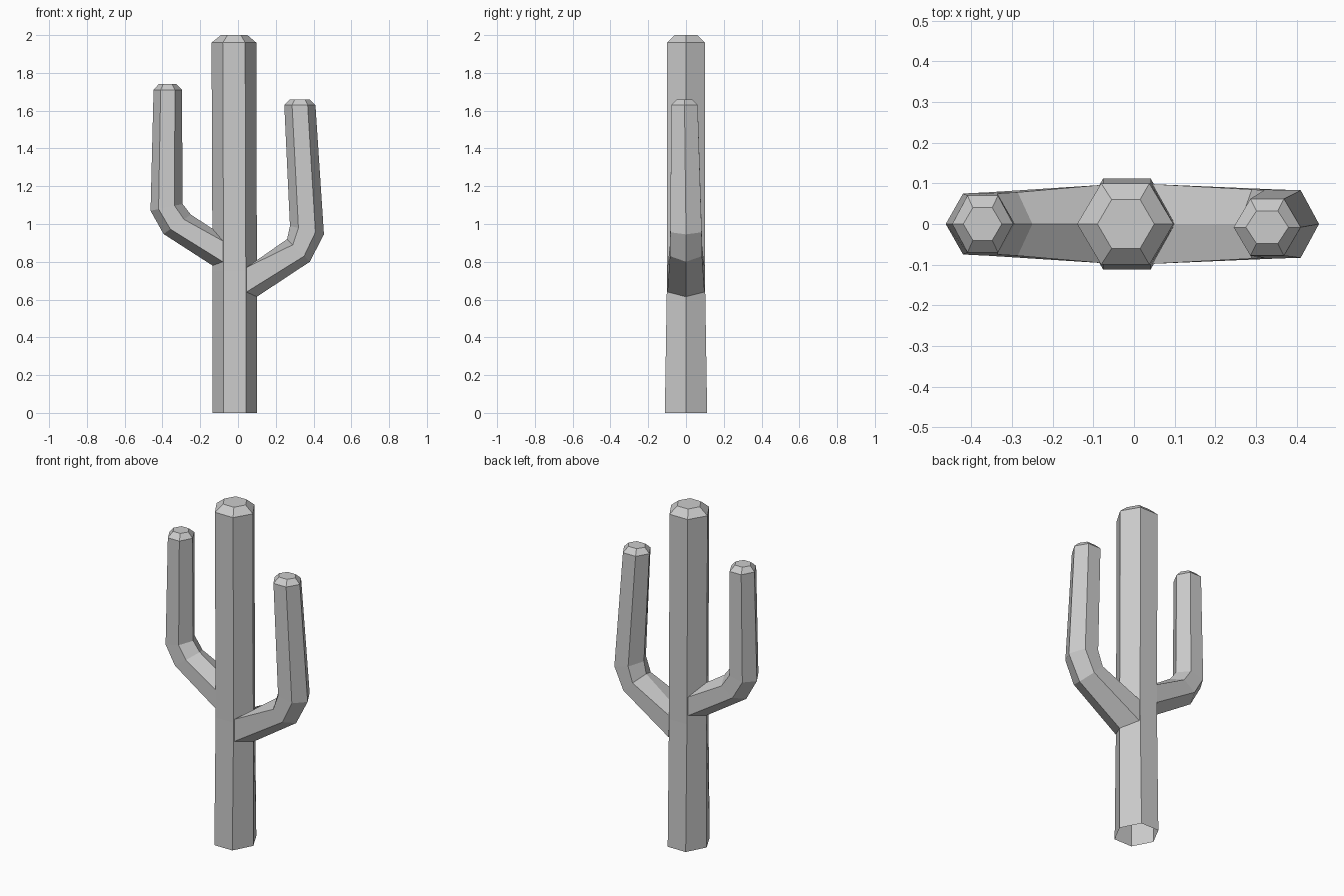
import bpy, bmesh
from mathutils import Vector

if "Cube" in bpy.data.objects:
    bpy.data.objects.remove(bpy.data.objects["Cube"])

# One plain grey for the whole plant
grey = bpy.data.materials.new("plain_grey")
grey.use_nodes = True
COLOUR = (0.6, 0.6, 0.6, 1)
grey.diffuse_color = COLOUR
grey.node_tree.nodes["Principled BSDF"].inputs["Base Color"].default_value = COLOUR


def ring(outer, inner, depth, shift=0, sides=None):
    """Six-sided section: outer and inner points in x/z, flat sides at +-depth in y."""
    a, b = Vector(outer), Vector(inner)
    p, q = sides or (a.lerp(b, 0.25), a.lerp(b, 0.75))
    front, back = shift - depth, shift + depth
    return [(a[0], shift, a[1]), (p[0], front, p[1]), (q[0], front, q[1]),
            (b[0], shift, b[1]), (q[0], back, q[1]), (p[0], back, p[1])]


def loft(name, rings):
    """Skin the sections in order and cap only the last one."""
    bm = bmesh.new()
    loops = [[bm.verts.new(co) for co in r] for r in rings]
    for low, high in zip(loops, loops[1:]):
        for i in range(6):
            j = (i + 1) % 6
            bm.faces.new((low[i], low[j], high[j], high[i]))
    bm.faces.new(loops[-1])
    bmesh.ops.recalc_face_normals(bm, faces=bm.faces)
    mesh = bpy.data.meshes.new(name)
    bm.to_mesh(mesh)
    bm.free()
    mesh.materials.append(grey)
    obj = bpy.data.objects.new(name, mesh)
    bpy.context.collection.objects.link(obj)
    return obj


# Trunk, open underneath, with a chamfered tip
loft("trunk", [
    ring((0.10, 0), (-0.135, 0), 0.112),
    ring((0.10, 0.75), (-0.135, 0.75), 0.10),
    ring((0.097, 1.96), (-0.14, 1.96), 0.10),
    ring((0.05, 2.0), (-0.09, 2.0), 0.06),
])

# Left arm: leaves the trunk, bends upward, chamfered tip
loft("left_arm", [
    ring((0.10, 0.615), (0.10, 0.80), 0.098, sides=((0.045, 0.64), (0.045, 0.77))),
    ring((0.38, 0.80), (0.26, 0.92), 0.085),
    ring((0.455, 0.945), (0.275, 0.99), 0.083),
    ring((0.41, 1.63), (0.245, 1.63), 0.07, -0.008),
    ring((0.38, 1.66), (0.275, 1.66), 0.04, -0.008),
])

# Right arm: higher on the trunk and a little taller
loft("right_arm", [
    ring((-0.135, 0.78), (-0.135, 0.975), 0.096, sides=((-0.08, 0.80), (-0.08, 0.91))),
    ring((-0.394, 0.947), (-0.25, 1.05), 0.078),
    ring((-0.463, 1.07), (-0.293, 1.106), 0.075),
    ring((-0.447, 1.71), (-0.297, 1.71), 0.07),
    ring((-0.42, 1.74), (-0.325, 1.74), 0.04),
])
